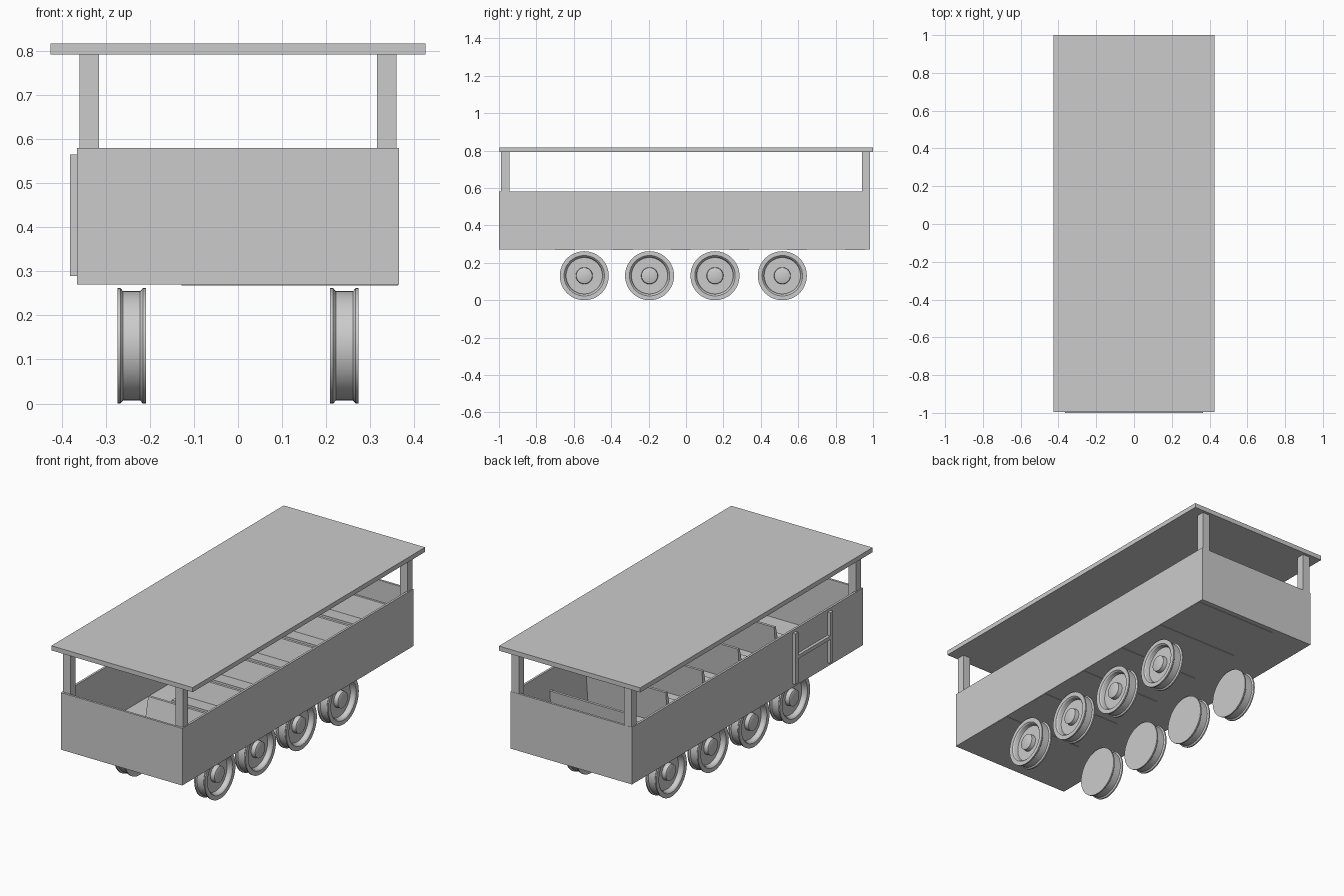
import bpy, bmesh, math

if "Cube" in bpy.data.objects:
    bpy.data.objects.remove(bpy.data.objects["Cube"])


def mesh_object(name, bm):
    bmesh.ops.recalc_face_normals(bm, faces=bm.faces[:])
    me = bpy.data.meshes.new(name)
    bm.to_mesh(me)
    bm.free()
    ob = bpy.data.objects.new(name, me)
    bpy.context.collection.objects.link(ob)
    return ob


def box(name, x0, x1, y0, y1, z0, z1):
    bm = bmesh.new()
    bmesh.ops.create_cube(bm, size=1)
    for v in bm.verts:
        v.co = ((x0 + x1) / 2 + v.co.x * (x1 - x0),
                (y0 + y1) / 2 + v.co.y * (y1 - y0),
                (z0 + z1) / 2 + v.co.z * (z1 - z0))
    return mesh_object(name, bm)


def extrude_x(name, profile, x0, x1):
    bm = bmesh.new()
    face = bm.faces.new([bm.verts.new((x0, y, z)) for y, z in profile])
    ext = bmesh.ops.extrude_face_region(bm, geom=[face])
    bmesh.ops.translate(bm, vec=(x1 - x0, 0, 0),
                        verts=[g for g in ext['geom'] if isinstance(g, bmesh.types.BMVert)])
    return mesh_object(name, bm)


def wheel(name, side, y, zc, profile, n=48):
    bm = bmesh.new()
    verts = [bm.verts.new((side * x, y, zc + r)) for x, r in profile]
    edges = [bm.edges.new(p) for p in zip(verts, verts[1:])]
    bmesh.ops.spin(bm, geom=verts + edges, cent=(0, y, zc), axis=(1, 0, 0),
                   angle=2 * math.pi, steps=n)
    bmesh.ops.remove_doubles(bm, verts=bm.verts[:], dist=1e-5)
    ob = mesh_object(name, bm)
    bpy.ops.object.select_all(action='DESELECT')
    ob.select_set(True)
    bpy.context.view_layer.objects.active = ob
    bpy.ops.object.shade_smooth_by_angle(angle=math.radians(30))


# open carriage tub: floor and four walls
X, Y0, Y1, Z0, Z1, T = 0.365, -1.0, 0.985, 0.27, 0.58, 0.012
box("floor", -X, X, Y0, Y1, Z0, Z0 + T)
box("front_wall", -X, X, Y0, Y0 + T, Z0 + T, Z1)
box("back_wall", -X, X, Y1 - T, Y1, Z0 + T, Z1)
for s, label in ((1, "right"), (-1, "left")):
    a, b = sorted((s * X, s * (X - T)))
    box(label + "_wall", a, b, Y0 + T, Y1 - T, Z0 + T, Z1)

    # corner posts
    a, b = sorted((s * 0.316, s * 0.36))
    box(label + "_front_post", a, b, -0.988, -0.944, Z0 + T, 0.793)
    box(label + "_back_post", a, b, 0.94, 0.984, Z0 + T, 0.793)

# roof
box("roof", -0.425, 0.425, -0.996, 1.0, 0.792, 0.817)

# door frame bars on the left side
box("door_front_bar", -0.381, -X, -0.72, -0.695, 0.29, 0.565)
box("door_back_bar", -0.381, -X, -0.42, -0.395, 0.29, 0.565)
box("door_rail", -0.381, -X, -0.695, -0.42, 0.42, 0.44)

# forward-facing benches with leaning backs
bench = [(0, 0.268), (0, 0.37), (0.088, 0.362), (0.112, 0.465),
         (0.126, 0.465), (0.107, 0.268)]
for i in range(6):
    y = -0.70 + 0.31 * i
    extrude_x(f"bench_{i + 1}", [(y + a, z) for a, z in bench], -0.128, 0.363)

# wheels: closed inner disc, grooved tread, dished outer face with hub
R = 0.131
wheel_profile = [(0.209, 0), (0.209, R), (0.216, R), (0.222, 0.124), (0.261, 0.124),
                 (0.267, R), (0.274, R), (0.274, 0.108), (0.268, 0.102),
                 (0.247, 0.097), (0.247, 0.045), (0.270, 0.043), (0.273, 0.037), (0.273, 0)]
for i, y in enumerate((-0.544, -0.195, 0.155, 0.515)):
    wheel(f"right_wheel_{i + 1}", 1, y, R, wheel_profile)
    wheel(f"left_wheel_{i + 1}", -1, y, R, wheel_profile)
